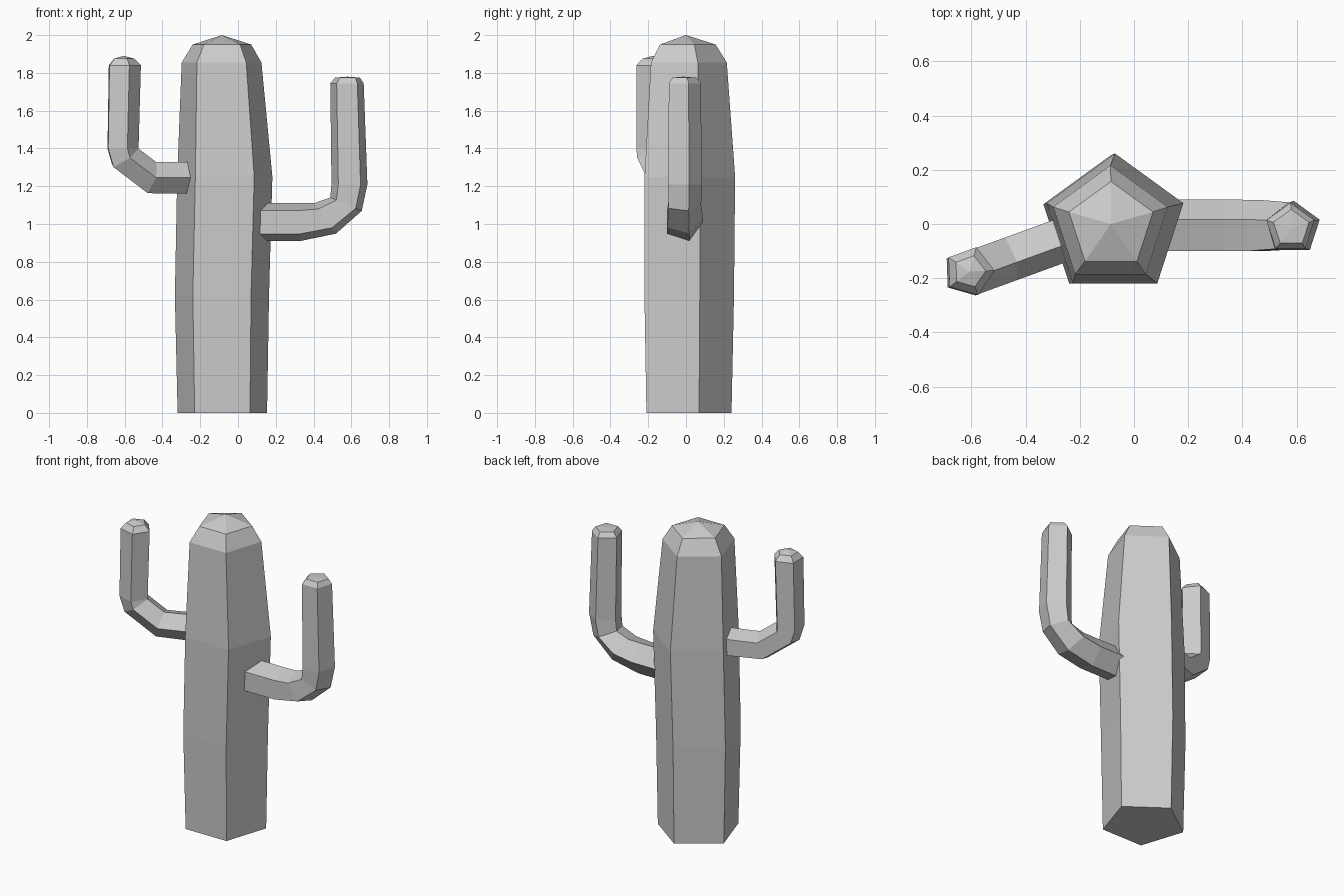
import bpy
import bmesh
from math import cos, sin, pi, radians
from mathutils import Vector, Matrix

if "Cube" in bpy.data.objects:
    bpy.data.objects.remove(bpy.data.objects["Cube"], do_unlink=True)

SIDES = 5

grey = bpy.data.materials.new("plain grey")
grey.use_nodes = True
colour = (0.6, 0.6, 0.6, 1)
grey.diffuse_color = colour
grey.node_tree.nodes["Principled BSDF"].inputs["Base Color"].default_value = colour


def ring(centre, radius, heading):
    """Pentagon with one corner towards +y, square to a path in the xz plane."""
    t = radians(heading)
    side, up = Vector((0, 1, 0)), Vector((-sin(t), 0, cos(t)))
    angles = [2 * pi * k / SIDES for k in range(SIDES)]
    return [Vector(centre) + radius * (cos(a) * side + sin(a) * up) for a in angles]


def loft(name, rings, tip, place=Matrix()):
    """Skin five-sided rings, with a flat start and a pointed end."""
    bm = bmesh.new()
    loops = [[bm.verts.new(p) for p in r] for r in rings]
    apex = bm.verts.new(tip)
    bm.faces.new(loops[0])
    for k in range(SIDES):
        n = (k + 1) % SIDES
        for a, b in zip(loops, loops[1:]):
            bm.faces.new((a[k], a[n], b[n], b[k]))
        bm.faces.new((loops[-1][k], loops[-1][n], apex))
    bmesh.ops.recalc_face_normals(bm, faces=bm.faces)
    bm.transform(place)
    mesh = bpy.data.meshes.new(name)
    bm.to_mesh(mesh)
    bm.free()
    mesh.materials.append(grey)
    obj = bpy.data.objects.new(name, mesh)
    bpy.context.collection.objects.link(obj)
    return obj


# Trunk: x, y, z, radius of each ring
trunk = [(-0.083, -0.008, 0, 0.249), (-0.085, -0.008, 0.62, 0.262),
         (-0.07, -0.005, 1.25, 0.265), (-0.087, -0.006, 1.855, 0.222),
         (-0.085, -0.006, 1.95, 0.163)]
loft("trunk", [ring((x, y, z), r, 90) for x, y, z, r in trunk], (-0.085, 0, 2))


def arm(name, path, tip, place):
    """Path rows: reach, height, radius, heading in degrees."""
    rings = [ring((x, 0, z), r, t) for x, z, r, t in path]
    loft(name, rings, (tip[0], 0, tip[1]), place)


# Lower arm, reaching straight to +x
arm("left_arm",
    [(0.03, 1.01, 0.105, 0), (0.33, 1.01, 0.105, 0), (0.462, 1.03, 0.104, 35),
     (0.572, 1.105, 0.095, 67), (0.59, 1.21, 0.1, 90), (0.577, 1.745, 0.093, 90),
     (0.58, 1.775, 0.069, 90)],
    (0.58, 1.78), Matrix.Translation((0, -0.015, 0)))

# Upper arm, reaching to -x and a little forward
arm("right_arm",
    [(-0.42, 1.245, 0.09, 0), (-0.152, 1.245, 0.09, 17), (-0.005, 1.35, 0.09, 55),
     (0.01, 1.4, 0.09, 90), (0, 1.84, 0.093, 90), (0, 1.875, 0.06, 90)],
    (0, 1.89),
    Matrix.Translation((-0.607, -0.175, 0)) @ Matrix.Rotation(radians(200), 4, 'Z'))
